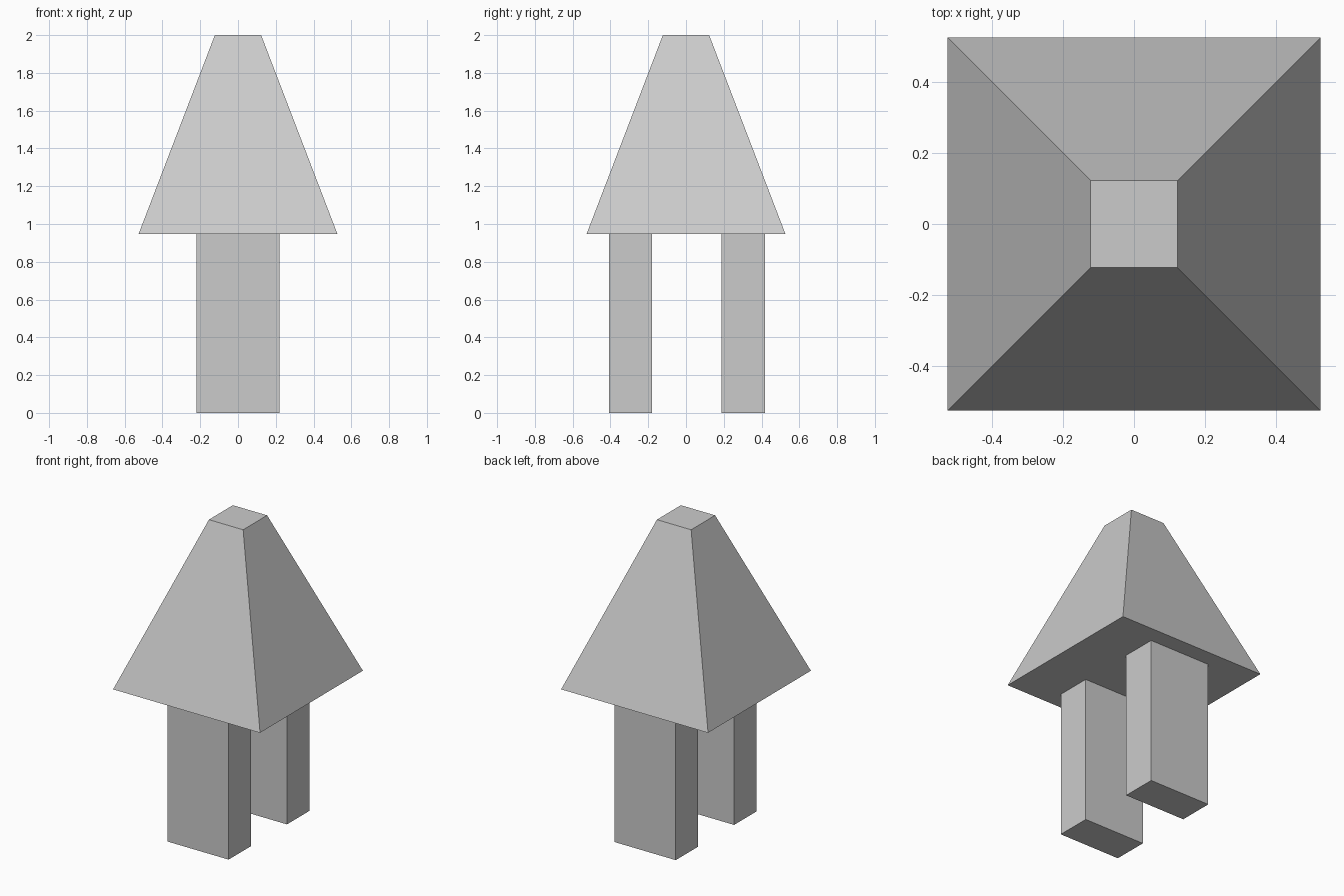
import bpy, bmesh
from mathutils import Matrix

if "Cube" in bpy.data.objects:
    bpy.data.objects.remove(bpy.data.objects["Cube"])

BODY_Z = 0.948          # underside of the body, top of the legs
TOP_Z = 2.0


def tapered_block(name, center, z0, z1, size, top_scale=1.0):
    """Box from z0 to z1 whose top face is scaled about its centre."""
    bm = bmesh.new()
    bmesh.ops.create_cube(bm, size=1.0)
    bmesh.ops.transform(bm, matrix=Matrix.Diagonal((*size, z1 - z0, 1)), verts=bm.verts)
    for v in bm.verts:
        if v.co.z > 0:
            v.co.x *= top_scale
            v.co.y *= top_scale
    mesh = bpy.data.meshes.new(name)
    bm.to_mesh(mesh)
    bm.free()
    obj = bpy.data.objects.new(name, mesh)
    obj.location = (*center, (z0 + z1) / 2)
    bpy.context.collection.objects.link(obj)
    return obj


# Pyramid-shaped body with a flat top
tapered_block("body", (0, 0), BODY_Z, TOP_Z, (1.052, 1.052), 0.245 / 1.052)

# Two plain legs
for name, y in (("front_leg", -0.294), ("back_leg", 0.303)):
    tapered_block(name, (0, y), 0, BODY_Z, (0.437, 0.228))
